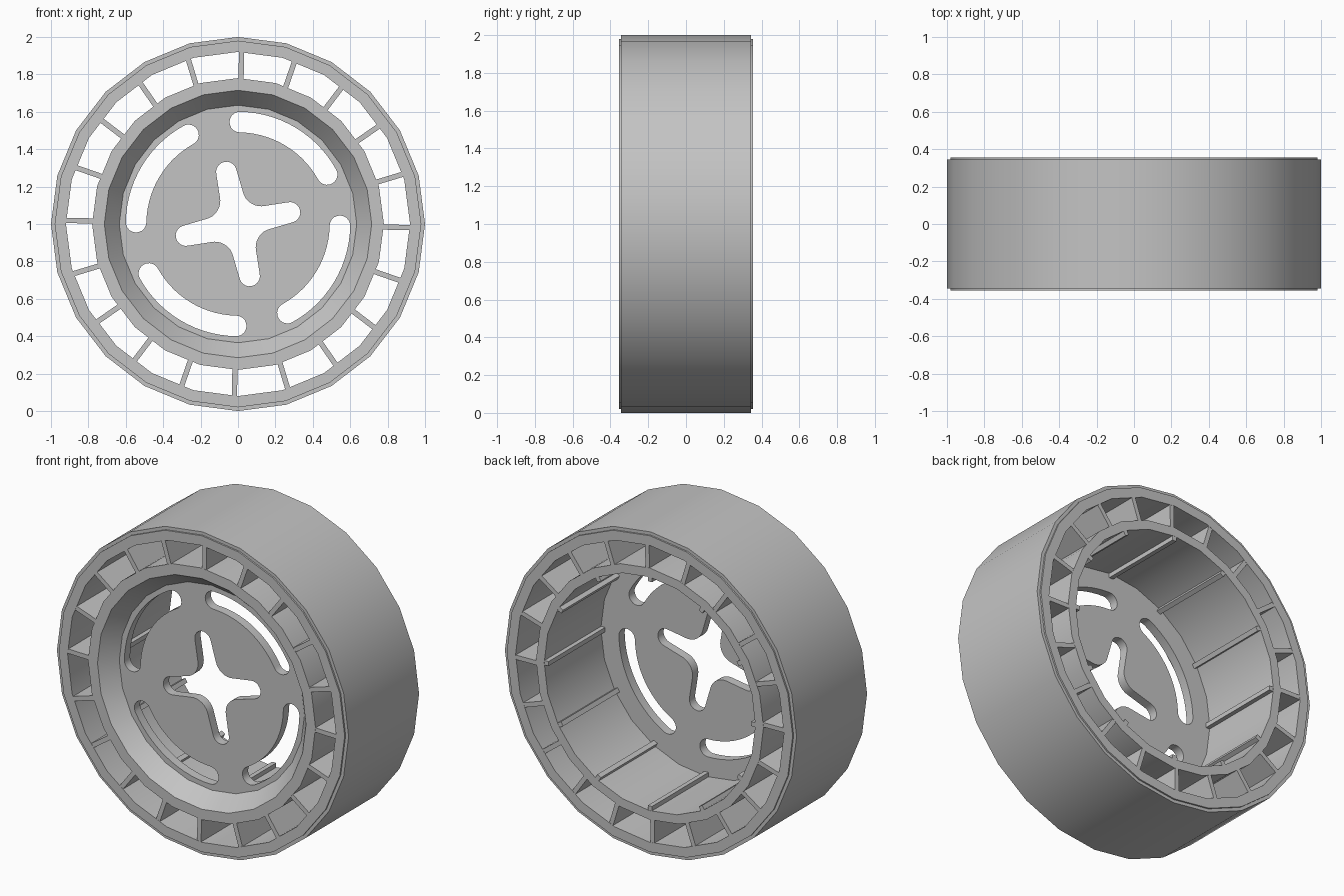
import bpy, bmesh
from math import sin, cos, pi, radians
from mathutils import Matrix, Vector

cube = bpy.data.objects.get("Cube")
if cube:
    bpy.data.objects.remove(cube)

HALF = 0.355      # half width of the wheel
SIDES = 24        # facets around the rings
CENTRE = Vector((0, 0, 1))

grey = bpy.data.materials.new("plain grey")
grey.use_nodes = True
colour = (0.55, 0.55, 0.55, 1)
grey.diffuse_color = colour
grey.node_tree.nodes["Principled BSDF"].inputs["Base Color"].default_value = colour


def finish(obj):
    bpy.ops.object.select_all(action='DESELECT')
    obj.select_set(True)
    bpy.context.view_layer.objects.active = obj
    if obj.type == 'CURVE':
        bpy.ops.object.convert(target='MESH')
        obj = bpy.context.object
    obj.data.materials.clear()
    obj.data.materials.append(grey)
    bpy.ops.object.shade_smooth_by_angle(angle=radians(30))


def add_mesh(name, bm):
    bmesh.ops.recalc_face_normals(bm, faces=bm.faces)
    mesh = bpy.data.meshes.new(name)
    bm.to_mesh(mesh)
    bm.free()
    obj = bpy.data.objects.new(name, mesh)
    obj.location = CENTRE
    bpy.context.collection.objects.link(obj)
    finish(obj)


def lathe(name, profile):
    """Turn a closed (radius, y) outline around the axle."""
    bm = bmesh.new()
    rings = []
    for i in range(SIDES):
        a = 2 * pi * i / SIDES
        rings.append([bm.verts.new((r * cos(a), y, r * sin(a))) for r, y in profile])
    n = len(profile)
    for i in range(SIDES):
        here, there = rings[i], rings[(i + 1) % SIDES]
        for j in range(n):
            k = (j + 1) % n
            bm.faces.new((here[j], here[k], there[k], there[j]))
    add_mesh(name, bm)


def radial_bars(name, count, inner, outer, width, front, back, start=0):
    """Boxes spaced evenly around the axle."""
    bm = bmesh.new()
    for i in range(count):
        spin = Matrix.Rotation(-radians(start) - 2 * pi * i / count, 4, 'Y')
        place = Matrix.Translation(((inner + outer) / 2, (front + back) / 2, 0))
        size = Matrix.Diagonal((outer - inner, back - front, width, 1))
        bmesh.ops.create_cube(bm, size=1, matrix=spin @ place @ size)
    add_mesh(name, bm)


def arc(cx, cy, r, start, end, steps):
    """Points on an arc, angles in degrees."""
    angles = [radians(start + (end - start) * i / steps) for i in range(steps + 1)]
    return [Vector((cx + r * cos(a), cy + r * sin(a))) for a in angles]


def turned(points, degrees):
    return [Matrix.Rotation(radians(degrees), 2) @ p for p in points]


# Outer rim with a small step at each edge
lathe("outer_rim", [(0.92, -HALF), (0.98, -HALF), (0.98, -0.345), (1, -0.345),
                    (1, 0.345), (0.98, 0.345), (0.98, HALF), (0.92, HALF)])

# Inner barrel with a sloping front lip
lathe("inner_barrel", [(0.715, -HALF), (0.635, -0.256), (0.635, -0.21), (0.724, -0.21),
                       (0.724, HALF), (0.78, HALF), (0.78, -HALF)])

# Thin fins joining rim and barrel, and ribs inside the barrel
radial_bars("fins", 20, 0.765, 0.925, 0.028, -HALF + 0.001, HALF - 0.001, start=-1.2)
radial_bars("barrel_ribs", 12, 0.695, 0.74, 0.028, -0.21, HALF - 0.001)

# Web disc: outline, four curved slots, and a four-lobed centre hole
outlines = [arc(0, 0, 0.73, 0, 345, SIDES - 1)]
MID, R = 0.545, 0.055
FROM, TO = 29, 89
tip = turned([Vector((MID, 0))], TO)[0]
tail = turned([Vector((MID, 0))], FROM)[0]
slot = (arc(0, 0, MID + R, FROM, TO, 14)
        + arc(tip.x, tip.y, R, TO, TO + 180, 10)[1:-1]
        + arc(0, 0, MID - R, TO, FROM, 14)
        + arc(tail.x, tail.y, R, FROM + 180, FROM + 360, 10)[1:-1])
lobe = arc(0.285, 0, R, -90, 90, 10) + arc(0.163, 0.163, 0.1, -90, -180, 8)
cross = []
for quarter in range(4):
    outlines.append(turned(slot, 90 * quarter))
    cross += turned(lobe, 12.6 + 90 * quarter)
outlines.append(cross)

curve = bpy.data.curves.new("web_disc", 'CURVE')
curve.dimensions = '2D'
curve.fill_mode = 'BOTH'
curve.extrude = 0.028
for points in outlines:
    spline = curve.splines.new('POLY')
    spline.points.add(len(points) - 1)
    for target, p in zip(spline.points, points):
        target.co = (p.x, p.y, 0, 1)
    spline.use_cyclic_u = True
disc = bpy.data.objects.new("web_disc", curve)
disc.location = CENTRE + Vector((0, -0.228, 0))
disc.rotation_euler = (pi / 2, 0, 0)
bpy.context.collection.objects.link(disc)
finish(disc)
